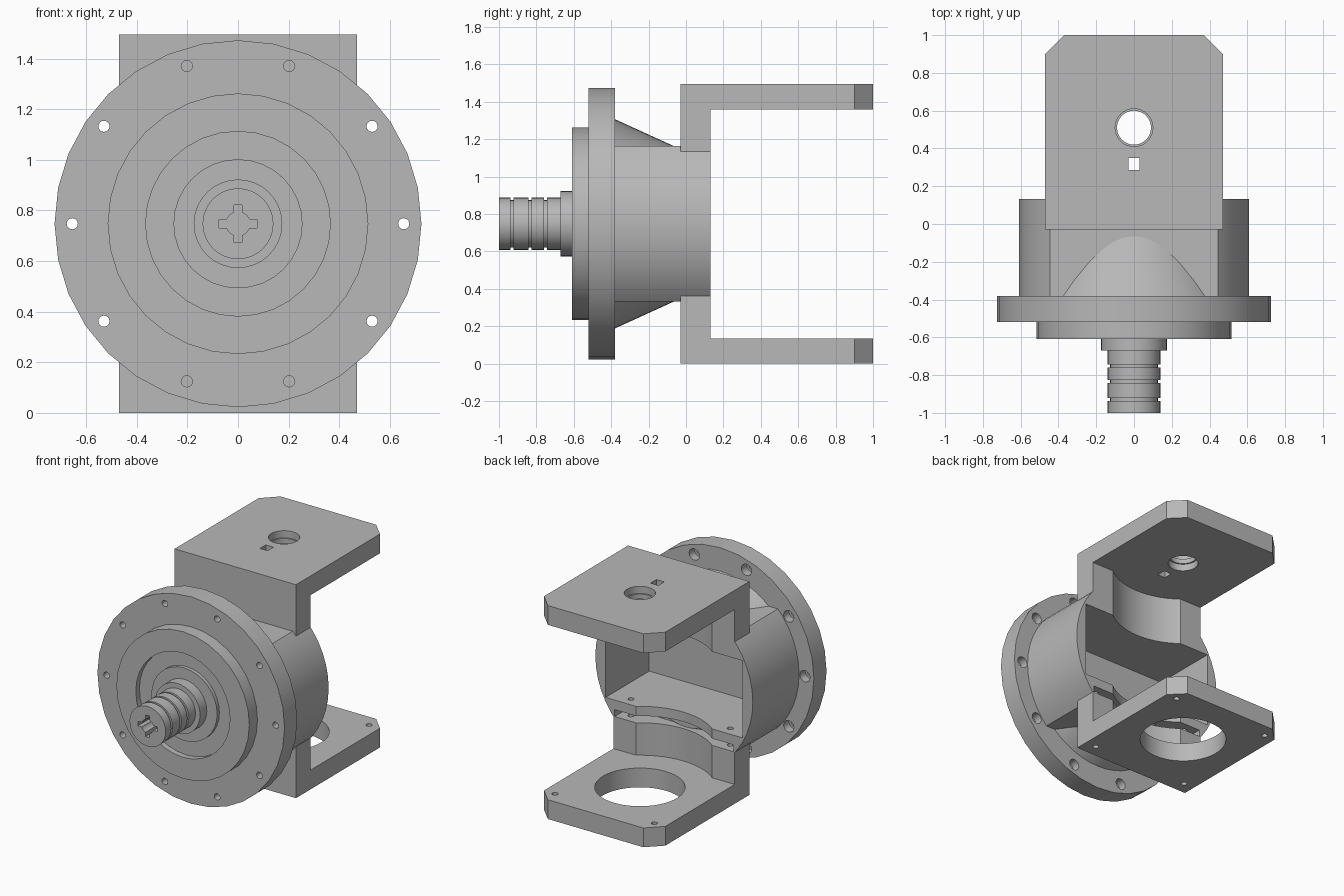
import bpy, bmesh, math
from mathutils import Matrix, Vector

CZ = 0.7475          # height of the shaft axis
TOP = 2 * CZ
PIVOT_Y = 0.51       # centre of the plate holes

if "Cube" in bpy.data.objects:
    bpy.data.objects.remove(bpy.data.objects["Cube"])

grey = bpy.data.materials.new("machined_grey")
grey.use_nodes = True
grey.diffuse_color = (0.48, 0.48, 0.48, 1)
grey.node_tree.nodes["Principled BSDF"].inputs["Base Color"].default_value = (0.48, 0.48, 0.48, 1)


def finish(name, bm):
    bmesh.ops.recalc_face_normals(bm, faces=bm.faces)
    mesh = bpy.data.meshes.new(name)
    bm.to_mesh(mesh)
    bm.free()
    mesh.materials.append(grey)
    obj = bpy.data.objects.new(name, mesh)
    bpy.context.scene.collection.objects.link(obj)
    return obj


def box(name, x, y, z):
    """Box from three (low, high) ranges."""
    bm = bmesh.new()
    bmesh.ops.create_cube(bm, size=1)
    for v in bm.verts:
        v.co = Vector([(r[0] + r[1]) / 2 + c * (r[1] - r[0]) for r, c in zip((x, y, z), v.co)])
    return finish(name, bm)


def rod(name, radius, centre, axis, low, high, sides=32):
    """Cylinder along y or z, at the two other coordinates given by centre."""
    bm = bmesh.new()
    bmesh.ops.create_cone(bm, cap_ends=True, segments=sides, radius1=radius,
                          radius2=radius, depth=high - low)
    mid = (low + high) / 2
    if axis == "Y":
        bm.transform(Matrix.Translation((centre[0], mid, centre[1])) @ Matrix.Rotation(math.pi / 2, 4, "X"))
    else:
        bm.transform(Matrix.Translation((centre[0], centre[1], mid)))
    return finish(name, bm)


def lathe(name, profile, steps=32):
    """Turn (radius, y) points around the shaft axis."""
    bm = bmesh.new()
    verts = [bm.verts.new((r, y, CZ)) for r, y in profile]
    edges = [bm.edges.new(pair) for pair in zip(verts, verts[1:])]
    bmesh.ops.spin(bm, geom=verts + edges, cent=(0, 0, CZ), axis=(0, 1, 0),
                   angle=math.tau, steps=steps)
    bmesh.ops.remove_doubles(bm, verts=bm.verts, dist=0.0005)
    return finish(name, bm)


def prism(name, outline, low, high):
    """Extrude an (x, y) outline between two heights."""
    bm = bmesh.new()
    face = bm.faces.new([bm.verts.new((x, y, low)) for x, y in outline])
    new = bmesh.ops.extrude_face_region(bm, geom=[face])["geom"]
    bmesh.ops.translate(bm, vec=(0, 0, high - low),
                        verts=[g for g in new if isinstance(g, bmesh.types.BMVert)])
    return finish(name, bm)


def combine(obj, tools, operation="DIFFERENCE"):
    """Apply booleans, then bake the result."""
    for tool in tools:
        mod = obj.modifiers.new(tool.name, "BOOLEAN")
        mod.operation, mod.object, mod.solver = operation, tool, "EXACT"
    bpy.context.view_layer.update()
    graph = bpy.context.evaluated_depsgraph_get()
    mesh = bpy.data.meshes.new_from_object(obj.evaluated_get(graph))
    obj.modifiers.clear()
    obj.data = mesh
    obj.data.materials.clear()
    obj.data.materials.append(grey)


def discard(tools):
    for tool in tools:
        bpy.data.objects.remove(tool)


# Shaft, hub, stepped disc and flange turned as one piece
profile = [(0, -1), (0.14, -1)]
for y in (-0.93, -0.833, -0.752):
    profile += [(0.14, y - 0.008), (0.127, y - 0.008), (0.127, y + 0.008), (0.14, y + 0.008)]
profile += [(0.14, -0.67), (0.175, -0.67), (0.175, -0.595), (0.255, -0.595), (0.255, -0.57),
            (0.365, -0.57), (0.365, -0.61), (0.515, -0.61), (0.515, -0.52),
            (0.725, -0.52), (0.725, -0.38), (0, -0.38)]
flange = lathe("flange_and_shaft", profile)

# Ten counterbored bolt holes and the cross socket in the shaft end
tools = []
for i in range(10):
    a = math.tau * i / 10
    spot = (0.655 * math.cos(a), CZ + 0.655 * math.sin(a))
    tools.append(rod("bolt_hole", 0.022, spot, "Y", -0.6, -0.3, 16))
    tools.append(rod("counterbore", 0.04, spot, "Y", -0.44, -0.3, 16))
for w, h in ((0.075, 0.016), (0.016, 0.075)):
    tools.append(box("socket_arm", (-w, w), (-1.1, -0.88), (CZ - h, CZ + h)))
tools.append(rod("socket_core", 0.048, (0, CZ), "Y", -1.1, -0.88, 16))
combine(flange, tools)
discard(tools)

# Shared cutters: rear cavity, swing clearance, slot and long bolt holes
cavity = box("cavity", (-0.53, 0.53), (-0.35, 0.3), (CZ - 0.27, CZ + 0.27))
swing = rod("swing_clearance", 0.48, (0, PIVOT_Y), "Z", 0.135, TOP - 0.135, 64)
slot = box("slot", (-0.46, 0.46), (-0.02, 0.3), (0.362, 0.41))
bolts = [rod("long_bolt", 0.02, (sx * 0.385, y), "Z", -0.1, 0.6, 16)
         for sx in (-1, 1) for y in (0.06, 0.9)]

# Round housing with flat top and bottom
housing = lathe("housing", [(0, -0.39), (0.61, -0.39), (0.61, 0.132), (0, 0.132)], 48)
flats = box("flats", (-1, 1), (-1, 1), (CZ - 0.415, CZ + 0.415))
combine(housing, [flats], "INTERSECT")
combine(housing, [cavity, swing, slot] + bolts)
discard([flats])

# Conical reinforcement between flange and housing
cone = lathe("reinforcing_cone", [(0, -0.39), (0.564, -0.39), (0.386, 0), (0, 0)], 48)
combine(cone, [cavity])

# Upper and lower bracket arms: chamfered plate plus wall
outline = [(-0.47, -0.03), (0.47, -0.03), (0.47, 0.9), (0.37, 1), (-0.37, 1), (-0.47, 0.9)]
arms = {}
for name, plate_z, wall_z in (("lower_arm", (0, 0.135), (0.06, 0.361)),
                              ("upper_arm", (TOP - 0.135, TOP), (TOP - 0.361, TOP - 0.06))):
    arm = prism(name, outline, *plate_z)
    wall = box("wall", (-0.47, 0.47), (-0.03, 0.132), wall_z)
    combine(arm, [wall], "UNION")
    discard([wall])
    combine(arm, [swing])
    arms[name] = arm

# Large bearing hole below; stepped pivot hole and square window above
bearing = rod("bearing_hole", 0.287, (0, PIVOT_Y), "Z", -0.1, 0.3, 48)
combine(arms["lower_arm"], [bearing] + bolts)
pivot = [rod("pivot_hole", 0.09, (0, PIVOT_Y), "Z", 1.2, 1.6),
         rod("pivot_step_top", 0.1, (0, PIVOT_Y), "Z", TOP - 0.05, 1.6),
         rod("pivot_step_bottom", 0.1, (0, PIVOT_Y), "Z", 1.2, TOP - 0.085),
         box("window", (-0.03, 0.03), (0.285, 0.35), (1.2, 1.6))]
combine(arms["upper_arm"], pivot)
discard(pivot + bolts + [bearing, cavity, swing, slot])

# Smooth the turned surfaces, keep the edges sharp
bpy.ops.object.select_all(action="DESELECT")
for obj in (flange, housing, cone, *arms.values()):
    obj.select_set(True)
    bpy.context.view_layer.objects.active = obj
bpy.ops.object.shade_smooth_by_angle(angle=math.radians(30))
